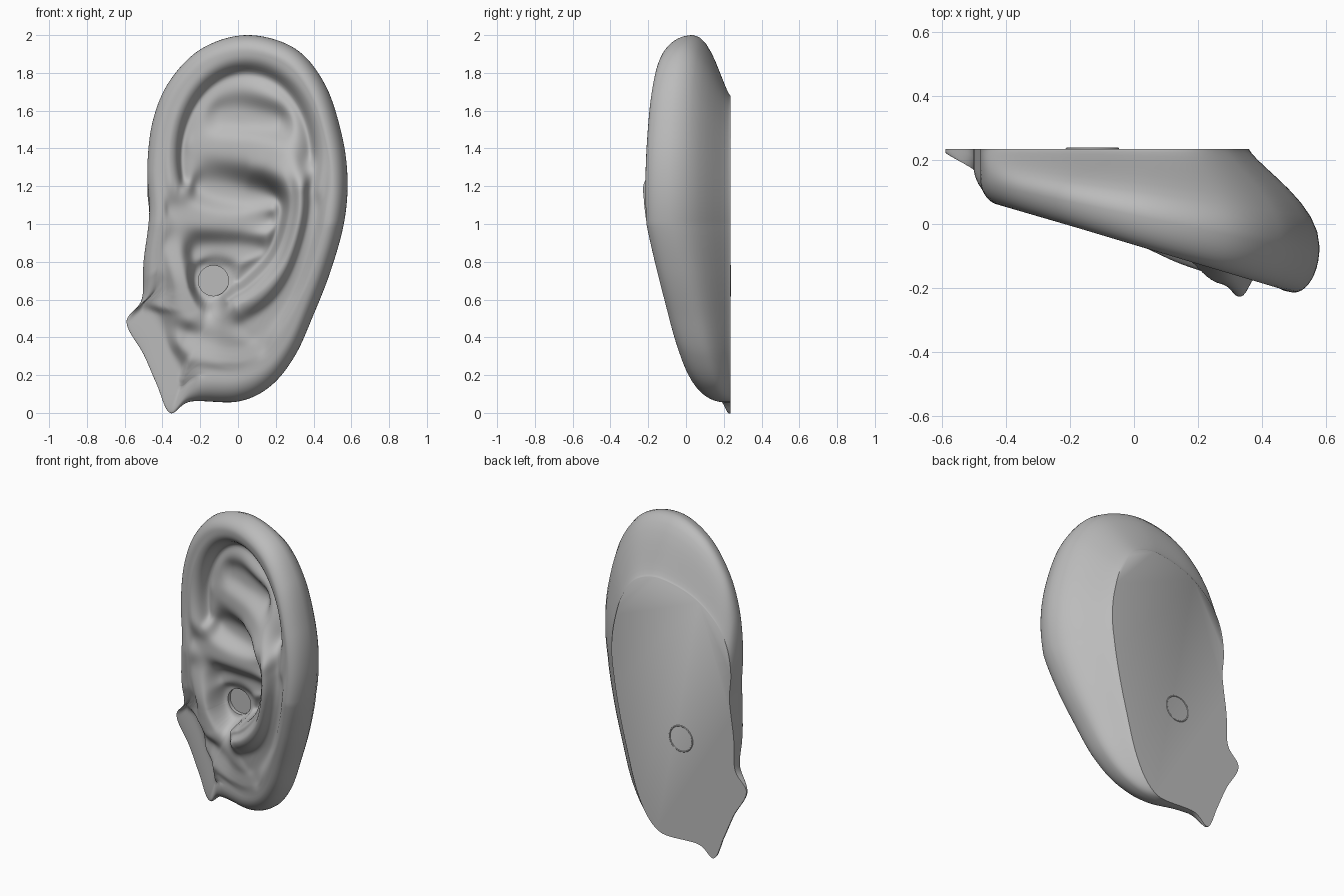
import bpy
import bmesh
import math
from mathutils import Vector, kdtree

if "Cube" in bpy.data.objects:
    bpy.data.objects.remove(bpy.data.objects["Cube"], do_unlink=True)

BACK_Y = 0.235
CANAL = Vector((-0.13, 0, 0.7))
CANAL_RADIUS = 0.08
RINGS = 84
ARC = 10

# Silhouette (x, z), clockwise from the top
outline = [
    (0.05, 2), (0.3, 1.93), (0.46, 1.74), (0.55, 1.47), (0.58, 1.23), (0.56, 1),
    (0.49, 0.75), (0.4, 0.52), (0.3, 0.3), (0.17, 0.14), (0, 0.06), (-0.25, 0.06),
    (-0.36, 0), (-0.43, 0.15), (-0.5, 0.31), (-0.59, 0.48), (-0.51, 0.6),
    (-0.5, 0.8), (-0.47, 1.05), (-0.48, 1.3), (-0.45, 1.55), (-0.36, 1.76), (-0.19, 1.93)]

# Ridges and valleys (x, y, z) inside the rim
antihelix_upper = [(-0.24, 0.1, 1.42), (0, 0.01, 1.41), (0.14, -0.07, 1.38),
                   (0.25, -0.16, 1.32), (0.33, -0.235, 1.2)]
antihelix_lower = [(0.33, -0.235, 1.2), (0.32, -0.215, 1.02), (0.25, -0.165, 0.8),
                   (0.13, -0.12, 0.65), (0, -0.06, 0.57)]
outer_groove = [(0.4, -0.15, 1.2), (0.37, -0.14, 0.95), (0.25, -0.06, 0.62), (0.05, 0.01, 0.42)]
bowl_floor = [(-0.2, 0.15, 1.2), (0, 0.14, 1.15), (0.21, 0.1, 1.13),
              (0.22, 0.1, 1), (0.16, 0.14, 0.85), (0, 0.19, 0.7)]
helix_root = [(-0.36, 0.08, 1.08), (-0.1, 0.08, 1.02), (0.17, 0.11, 1.02)]
lower_bowl = [(-0.2, 0.17, 0.84), (0.12, 0.15, 0.86)]
tragus = [(-0.36, 0.08, 0.9), (-0.3, 0.06, 0.72), (-0.24, 0.07, 0.53)]
lobe = [(-0.28, 0.13, 0.38), (-0.1, 0.06, 0.3), (0.1, 0, 0.33)]
fossa = [(-0.1, 0.1, 1.57), (0.2, 0, 1.55)]


def spline(points, steps, closed=False):
    """Sample a smooth curve through the points."""
    pts = [Vector(p) for p in points]
    n = len(pts)

    def at(i):
        return pts[i % n] if closed else pts[max(0, min(n - 1, i))]

    result = []
    for i in range(n if closed else n - 1):
        a, b, c, d = at(i - 1), at(i), at(i + 1), at(i + 2)
        for k in range(steps):
            t = k / steps
            result.append(b + (c - a) * (t / 2)
                          + (a * 2 - b * 5 + c * 4 - d) * (t * t / 2)
                          + (b * 3 - a - c * 3 + d) * (t ** 3 / 2))
    return result


def side_depth(x, z):
    """Depth of the widest line: leans forward to the left, back at the lobe."""
    return min(0.225, 0.045 - 0.2 * x + 0.16 * max(0, 1 - z))


def rim_depth(x, z):
    """Depth of the rim's front, flattened over the skin flap."""
    flap = max(0, -0.2 - x) * max(0, 0.75 - z)
    return min(0.212, -0.065 - 0.3 * x + 0.14 * max(0, 1 - z) + flap)


def rim_arc(scale, start, end, drop):
    """Elliptical curve following the inside of the rim."""
    result = []
    for k in range(300):
        a = math.radians(start + (end - start) * k / 299)
        x = 0.045 + 0.37 * scale * math.cos(a)
        z = 1.35 + 0.485 * scale * math.sin(a)
        result.append(Vector((x, rim_depth(x, z) + drop, z)))
    return result


def make_tree(points):
    """Flat lookup of a curve, with the depths kept alongside."""
    tree = kdtree.KDTree(len(points))
    for i, p in enumerate(points):
        tree.insert((p.x, 0, p.z), i)
    tree.balance()
    return tree, [p.y for p in points]


def relief(p):
    """Blend the depths of all curves by nearness."""
    total = weight = 0
    for tree, depths in trees:
        _, index, dist = tree.find((p.x, 0, p.z))
        w = (dist * dist + 0.0002) ** -1.6
        total += w * depths[index]
        weight += w
    return total / weight


# Silhouette, rim crest and flat back edge, all from the one outline
rim, crest, rear = [], [], []
for p in spline(outline, 12, closed=True):
    x, z = p
    rim.append(Vector((x, side_depth(x, z), z)))
    cx, cz = x * 0.86, 1 + (z - 1) * (0.92 if z > 1 else 0.86)
    crest.append(Vector((cx, rim_depth(cx, cz), cz)))
    rear.append(Vector((x * 0.62 if x > 0 else x, BACK_Y,
                        1 + (z - 1) * 0.68 if z > 1 else z)))

# The bowl's sharp edge runs just inside the lower antihelix
antihelix_line = spline(antihelix_lower, 60)
bowl_edge = [p + Vector((-0.05, 0.05, 0.03)) for p in antihelix_line]
canal_edge = [CANAL + Vector((math.cos(a) * CANAL_RADIUS, 0.2, math.sin(a) * CANAL_RADIUS))
              for a in range(60)]
curves = [crest, antihelix_line, bowl_edge, canal_edge,
          rim_arc(1.1, 195, -20, 0), rim_arc(1.05, 198, -20, 0.012),
          rim_arc(1, 200, -20, 0.035), rim_arc(0.94, 195, 0, 0.115)]
curves += [spline(c, 60) for c in (antihelix_upper, outer_groove, bowl_floor, helix_root,
                                   lower_bowl, tragus, lobe, fossa)]
trees = [make_tree(c) for c in curves]

bm = bmesh.new()
rings = []


def add_ring(points):
    rings.append([bm.verts.new(p) for p in points])


def add_arc(start, end, flare):
    """Rounded band of rings between two loops, leaving the first one's plane."""
    for k in range(ARC + 1):
        a = math.pi / 2 * k / ARC
        across = 1 - max(0, math.cos(a)) ** flare
        add_ring([Vector((s.x + (e.x - s.x) * across,
                          s.y + (e.y - s.y) * math.sin(a),
                          s.z + (e.z - s.z) * across)) for s, e in zip(start, end)])


# Back edge to the silhouette, then over to the rim crest
add_arc(rim, rear, 2.7)
rings.reverse()
rings.pop()
add_arc(rim, crest, 1)

# Rim crest in to the ear canal
first_inner = len(rings)
for k in range(1, RINGS + 1):
    ring = []
    for c in crest:
        v = Vector((c.x - CANAL.x, 0, c.z - CANAL.z))
        reach = CANAL_RADIUS + (v.length - CANAL_RADIUS) * (1 - k / RINGS)
        p = CANAL + v.normalized() * reach
        p.y = relief(p)
        ring.append(p)
    add_ring(ring)
inner_verts = [v for ring in rings[first_inner:-1] for v in ring]

# Canal wall
add_ring([Vector((v.co.x, 0.222, v.co.z)) for v in rings[-1]])

# Skin the rings, then close the back and the canal's end
for lower, upper in zip(rings, rings[1:]):
    for i in range(len(lower)):
        bm.faces.new((lower[i - 1], lower[i], upper[i], upper[i - 1]))
bm.faces.new(rings[0])
bm.faces.new(rings[-1])
for _ in range(9):
    bmesh.ops.smooth_vert(bm, verts=inner_verts, factor=0.45, use_axis_y=True)
bmesh.ops.recalc_face_normals(bm, faces=bm.faces)

mesh = bpy.data.meshes.new("ear")
bm.to_mesh(mesh)
bm.free()
ear = bpy.data.objects.new("ear", mesh)
bpy.context.collection.objects.link(ear)

# Thin ring on the back, behind the canal
bpy.ops.mesh.primitive_torus_add(location=(CANAL.x, BACK_Y, CANAL.z), rotation=(math.pi / 2, 0, 0),
                                 major_radius=CANAL_RADIUS, minor_radius=0.004,
                                 major_segments=48, minor_segments=8)
canal_ring = bpy.context.object
canal_ring.name = "canal_ring"

# One plain grey
grey = bpy.data.materials.new("grey")
grey.use_nodes = True
colour = (0.5, 0.5, 0.5, 1)
grey.diffuse_color = colour
grey.node_tree.nodes["Principled BSDF"].inputs["Base Color"].default_value = colour

for part in (ear, canal_ring):
    part.data.materials.append(grey)
    bpy.ops.object.select_all(action="DESELECT")
    part.select_set(True)
    bpy.context.view_layer.objects.active = part
    bpy.ops.object.shade_smooth_by_angle(angle=math.radians(65))
